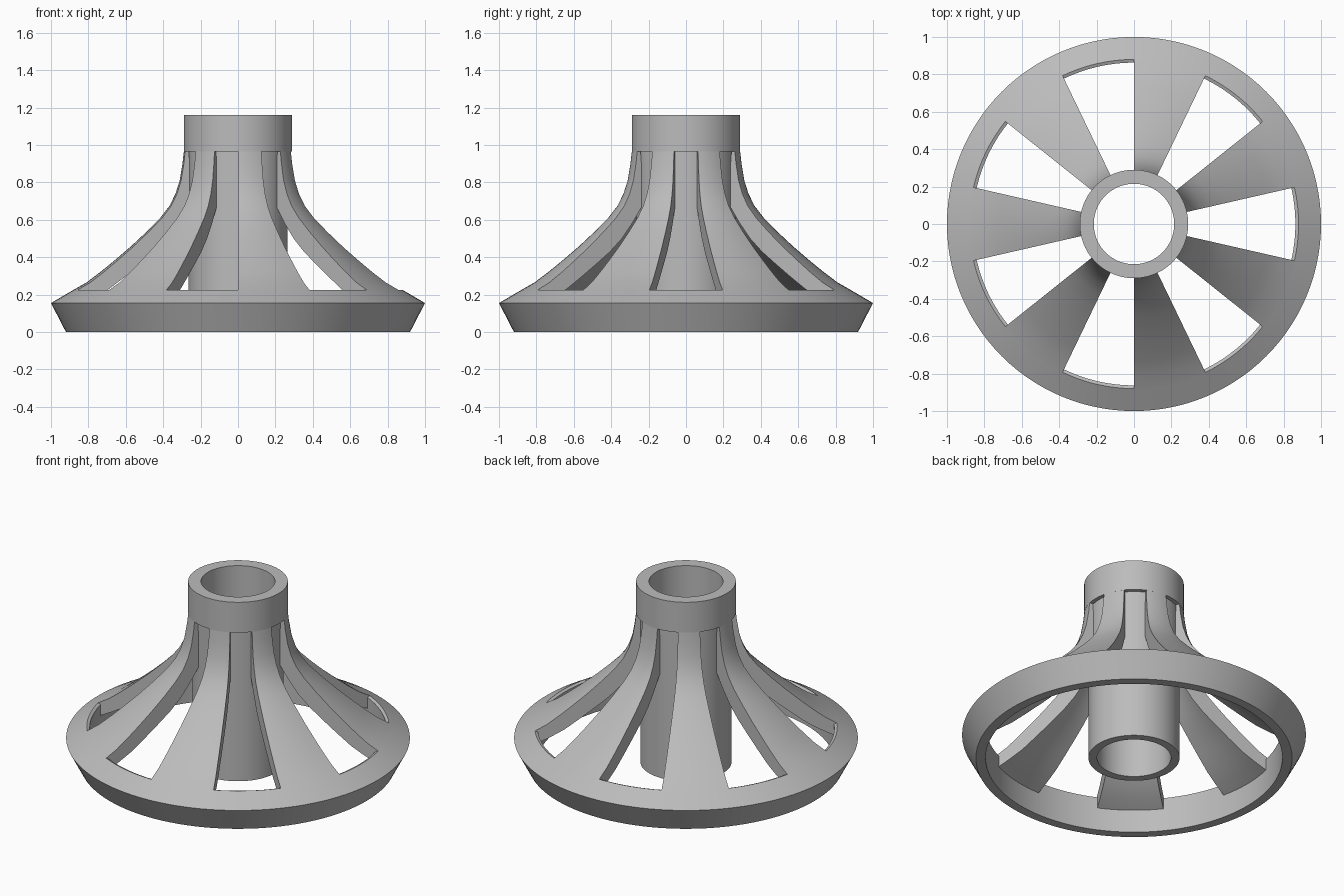
import bpy, bmesh, math

cube = bpy.data.objects.get("Cube")
if cube:
    bpy.data.objects.remove(cube, do_unlink=True)

SPOKES = 7
PITCH = math.tau / SPOKES
STEPS = 8  # arc steps across one spoke

grey = bpy.data.materials.new("plain grey")
grey.use_nodes = True
COLOUR = (0.5, 0.5, 0.5, 1)
grey.diffuse_color = COLOUR
grey.node_tree.nodes["Principled BSDF"].inputs["Base Color"].default_value = COLOUR


def sweep(name, profile, start, angle, steps):
    """Sweep a closed (radius, height) profile about z; cap it unless it is a full turn."""
    full = angle > 6.28
    bm = bmesh.new()
    rings = []
    for i in range(steps if full else steps + 1):
        a = start + angle * i / steps
        rings.append([bm.verts.new((r * math.cos(a), r * math.sin(a), z)) for r, z in profile])
    n = len(profile)
    for i in range(steps):
        p, q = rings[i], rings[(i + 1) % len(rings)]
        for j in range(n):
            k = (j + 1) % n
            bm.faces.new((p[j], q[j], q[k], p[k]))
    if not full:
        bm.faces.new(rings[0])
        bm.faces.new(rings[-1])
    bmesh.ops.recalc_face_normals(bm, faces=bm.faces)
    mesh = bpy.data.meshes.new(name)
    bm.to_mesh(mesh)
    bm.free()
    mesh.materials.append(grey)
    obj = bpy.data.objects.new(name, mesh)
    bpy.context.collection.objects.link(obj)
    bpy.ops.object.select_all(action="DESELECT")
    obj.select_set(True)
    bpy.context.view_layer.objects.active = obj
    bpy.ops.object.shade_smooth_by_angle(angle=math.radians(25))
    return obj


# Hub tube with its thicker collar
hub = [(0.215, 0), (0.265, 0), (0.265, 0.965), (0.29, 0.965), (0.29, 1.16), (0.215, 1.16)]
sweep("hub_tube", hub, 0, math.tau, 112)

# Outer rim
rim = [(0.863, 0), (0.92, 0), (1.0, 0.155), (0.88, 0.225), (0.863, 0.218)]
sweep("rim", rim, 0, math.tau, 112)

# Flared spokes: outer curve going down, then the underside back up to the hub
outer = [(0.27, 0.97), (0.289, 0.97), (0.297, 0.9), (0.312, 0.81), (0.334, 0.74), (0.366, 0.675),
         (0.416, 0.61), (0.49, 0.535), (0.577, 0.454), (0.66, 0.383), (0.737, 0.32),
         (0.81, 0.265), (0.88, 0.225), (0.92, 0.2)]
under = [(0.9, 0.13), (0.863, 0.147), (0.79, 0.183), (0.71, 0.228), (0.62, 0.295), (0.53, 0.365),
         (0.45, 0.43), (0.38, 0.5), (0.32, 0.58), (0.265, 0.665), (0.25, 0.69)]
for s in range(SPOKES):
    sweep("spoke_%d" % (s + 1), outer + under, math.pi / 2 + PITCH * (s + 0.5), PITCH / 2, STEPS)
